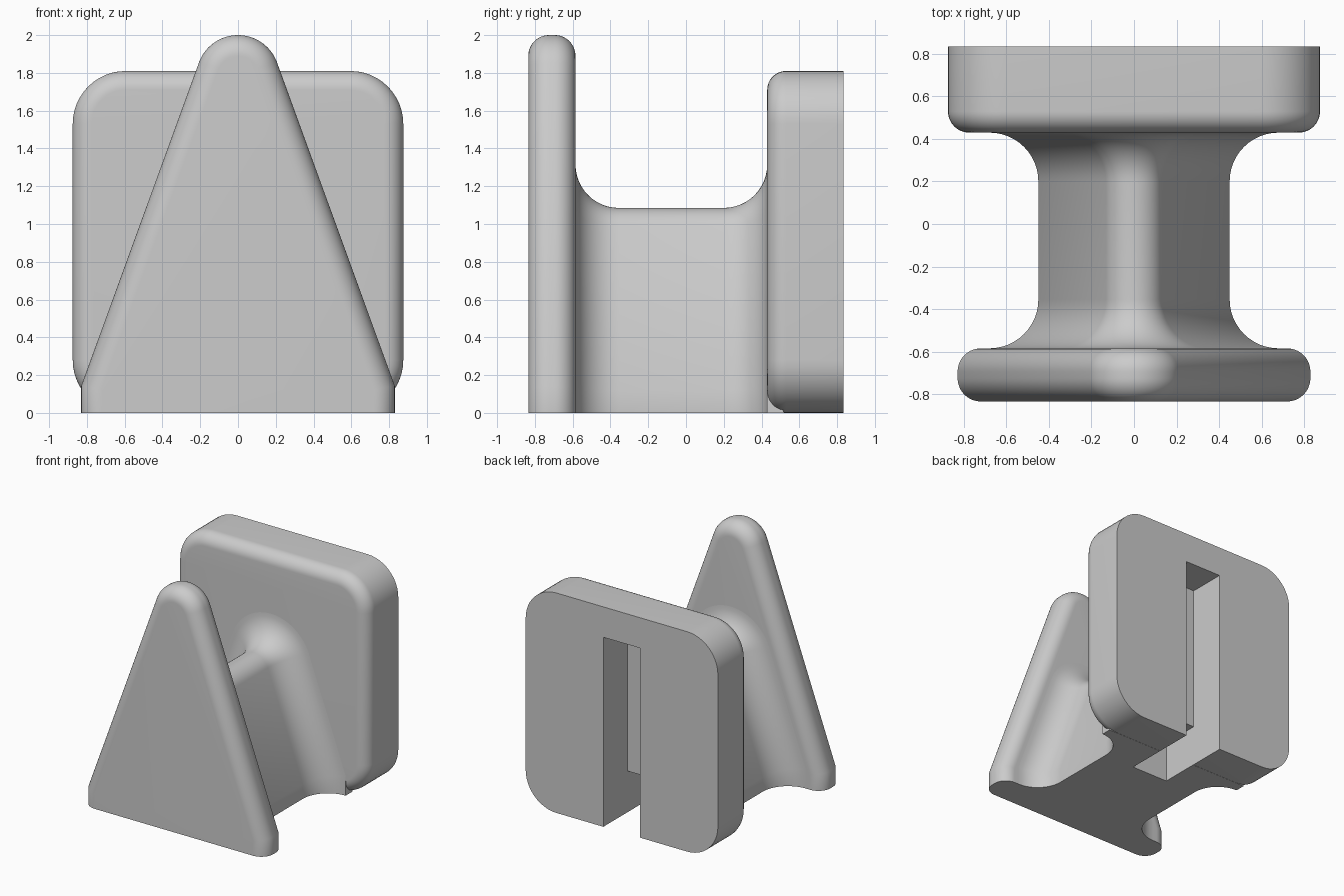
import bpy, bmesh
from math import sin, cos, pi, radians
from mathutils import Matrix

if "Cube" in bpy.data.objects:
    bpy.data.objects.remove(bpy.data.objects["Cube"], do_unlink=True)

grey = bpy.data.materials.new("light_grey")
grey.use_nodes = True
grey.diffuse_color = (0.6, 0.6, 0.6, 1)
grey.node_tree.nodes["Principled BSDF"].inputs["Base Color"].default_value = (0.6, 0.6, 0.6, 1)

SLOPE = radians(20)   # lean of the wedge sides from vertical


def arc(cx, cz, r, a0, a1, n=16):
    return [(cx + r * cos(a0 + (a1 - a0) * i / n), cz + r * sin(a0 + (a1 - a0) * i / n))
            for i in range(n + 1)]


def wedge(w, zc, r, d):
    """Round-topped triangle with short upright feet, grown outward by d."""
    w, r = w + d, r + d
    knee = zc + (r - w * cos(SLOPE)) / sin(SLOPE)
    return [(w, 0), (w, knee)] + arc(0, zc, r, SLOPE, pi - SLOPE, 24) + [(-w, knee), (-w, 0)]


def rounded_rect(w, h, r, d):
    """Rounded rectangle standing on z = 0, grown outward by d."""
    pts = []
    corners = [(w - r, h - r), (r - w, h - r), (r - w, r), (w - r, r)]
    for i, (cx, cz) in enumerate(corners):
        pts += arc(cx, cz, r + d, i * pi / 2, (i + 1) * pi / 2, 12)
    return pts


def quarter(y0, r, toward, sign, n=12):
    """Depth and growth pairs for a rounded edge (sign -1) or a fillet (sign +1)."""
    return [(y0 + toward * r * (1 - cos(t)), sign * r * (1 - sin(t)))
            for t in (pi / 2 * i / n for i in range(n + 1))]


def link(name, bm):
    mesh = bpy.data.meshes.new(name)
    bmesh.ops.recalc_face_normals(bm, faces=bm.faces[:])
    bm.to_mesh(mesh)
    bm.free()
    mesh.materials.append(grey)
    obj = bpy.data.objects.new(name, mesh)
    bpy.context.collection.objects.link(obj)
    return obj


def loft(name, outline, steps):
    """Skin the outline through (depth, growth) steps along y."""
    bm = bmesh.new()
    rings = [[bm.verts.new((x, y, z)) for x, z in outline(d)] for y, d in steps]
    for a, b in zip(rings, rings[1:]):
        for i in range(len(a)):
            j = (i + 1) % len(a)
            bm.faces.new((a[i], a[j], b[j], b[i]))
    bm.faces.new(rings[0])
    bm.faces.new(rings[-1])
    return link(name, bm)


def box(name, half, y0, y1, z0, z1):
    bm = bmesh.new()
    size = Matrix.Diagonal((2 * half, y1 - y0, z1 - z0, 1))
    place = Matrix.Translation((0, (y0 + y1) / 2, (z0 + z1) / 2))
    bmesh.ops.create_cube(bm, size=1, matrix=place @ size)
    obj = link(name, bm)
    obj.hide_render = True
    return obj


def activate(obj):
    bpy.ops.object.select_all(action='DESELECT')
    obj.select_set(True)
    bpy.context.view_layer.objects.active = obj


def cut(obj, cutter):
    mod = obj.modifiers.new("cut", 'BOOLEAN')
    mod.operation, mod.solver, mod.object = 'DIFFERENCE', 'EXACT', cutter
    activate(obj)
    bpy.ops.object.modifier_apply(modifier=mod.name)


# Front triangular plate, rounded on both faces
EDGE = 0.11
front_plate = loft("front_plate", lambda d: wedge(0.83, 1.78, 0.22, d),
                   quarter(-0.835, EDGE, 1, -1) + quarter(-0.585, EDGE, -1, -1)[::-1])

# Stem flaring into both plates
FLARE = 0.23
stem = loft("stem", lambda d: wedge(0.45, 0.945, 0.14, d),
            [(-0.7, FLARE)] + quarter(-0.585, FLARE, 1, 1)
            + quarter(0.43, FLARE, -1, 1)[::-1] + [(0.515, FLARE)])

# Back plate, rounded on its front edge only
back_plate = loft("back_plate", lambda d: rounded_rect(0.875, 1.81, 0.28, d),
                  quarter(0.43, 0.1, 1, -1) + [(0.835, 0)])

# Mounting slot with a deeper pocket at the foot
slot = box("slot_cutter", 0.168, 0.522, 1, -0.1, 1.56)
pocket = box("pocket_cutter", 0.168, 0.19, 1, -0.1, 0.34)
cut(back_plate, slot)
cut(back_plate, pocket)
cut(stem, pocket)
for cutter in (slot, pocket):
    bpy.data.objects.remove(cutter, do_unlink=True)

for part in (front_plate, stem, back_plate):
    activate(part)
    bpy.ops.object.shade_smooth_by_angle(angle=radians(30))
